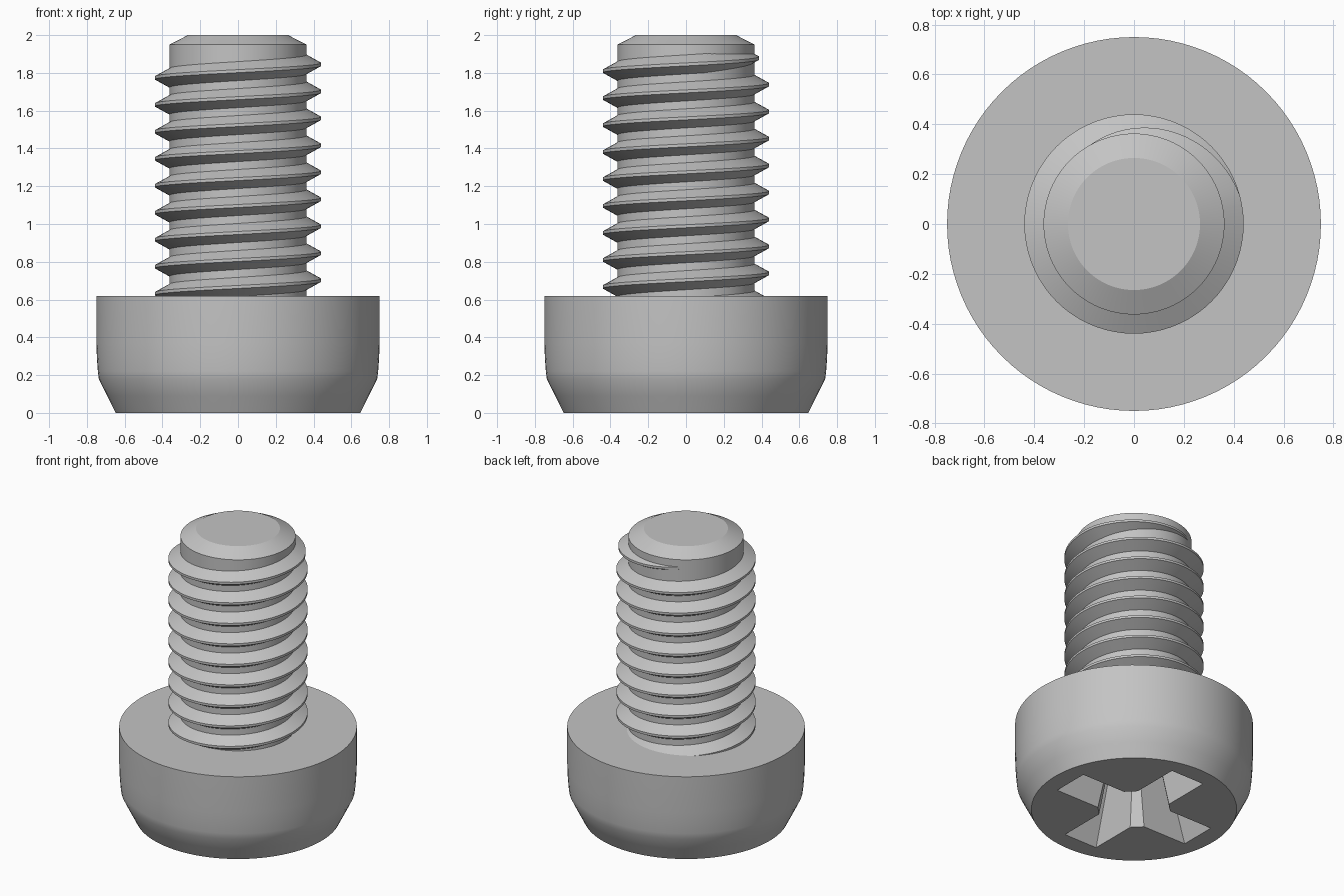
import bpy, bmesh
from math import sin, cos, pi, radians

cube = bpy.data.objects.get("Cube")
if cube:
    bpy.data.objects.remove(cube)

steel = bpy.data.materials.new("grey_steel")
steel.use_nodes = True
grey = (0.55, 0.55, 0.55, 1)
steel.diffuse_color = grey
steel.node_tree.nodes["Principled BSDF"].inputs["Base Color"].default_value = grey


def loft(name, rings, smooth=True):
    """Skin a list of equal closed rings and cap both ends."""
    bm = bmesh.new()
    loops = [[bm.verts.new(p) for p in ring] for ring in rings]
    n = len(loops[0])
    for a, b in zip(loops, loops[1:]):
        for i in range(n):
            j = (i + 1) % n
            bm.faces.new((a[i], a[j], b[j], b[i]))
    bm.faces.new(loops[0])
    bm.faces.new(loops[-1])
    bmesh.ops.recalc_face_normals(bm, faces=bm.faces)
    mesh = bpy.data.meshes.new(name)
    bm.to_mesh(mesh)
    bm.free()
    mesh.materials.append(steel)
    obj = bpy.data.objects.new(name, mesh)
    bpy.context.collection.objects.link(obj)
    if smooth:
        shade(obj)
    return obj


def shade(obj):
    bpy.ops.object.select_all(action='DESELECT')
    obj.select_set(True)
    bpy.context.view_layer.objects.active = obj
    bpy.ops.object.shade_smooth_by_angle(angle=radians(27))


def lathe(name, profile, sides=96, smooth=True):
    return loft(name, [[(r * cos(2 * pi * i / sides), r * sin(2 * pi * i / sides), z)
                        for i in range(sides)] for r, z in profile], smooth)


# Head: slightly domed side narrowing to the drive face
head = lathe("head", [(0.648, 0), (0.693, 0.09), (0.737, 0.18), (0.742, 0.22),
                      (0.747, 0.29), (0.75, 0.37), (0.75, 0.62)], smooth=False)


# Cross drive recess: tapered cross with chamfered inner corners
def cross(reach, half_width, inner, z):
    arm = [(inner, -half_width), (reach, -half_width),
           (reach, half_width), (inner, half_width)]
    ring = []
    for k in range(4):
        c, s = round(cos(k * pi / 2)), round(sin(k * pi / 2))
        ring += [(c * x - s * y, s * x + c * y, z) for x, y in arm]
    return ring


cutter = loft("recess_cutter", [cross(0.545, 0.133, 0.199, -0.05),
                                cross(0.525, 0.128, 0.19, 0),
                                cross(0.36, 0.09, 0.12, 0.4)], smooth=False)
cutter.hide_render = True
cut = head.modifiers.new("drive_recess", 'BOOLEAN')
cut.operation = 'DIFFERENCE'
cut.solver = 'EXACT'
cut.object = cutter
bpy.context.view_layer.objects.active = head
head.select_set(True)
bpy.ops.object.modifier_apply(modifier=cut.name)
bpy.data.objects.remove(cutter)
shade(head)

# Shank: plain core with a chamfered tip
lathe("shank", [(0.363, 0.5), (0.363, 1.95), (0.265, 2.0)])

# Thread: right-handed ridge that sinks into the core at its upper end
PITCH, STEPS = 0.1428, 72
section = [(0.335, -0.066), (0.44, -0.008), (0.44, 0.008), (0.335, 0.066)]
first, last = -9 * STEPS, round(STEPS * 132 / 360)
fade_start = STEPS * 15 / 360
rings = []
for i in range(first, last + 1):
    turn = i / STEPS
    sink = 0.085 * max(0, (i - fade_start) / (last - fade_start))
    z0 = 1.845 + PITCH * turn
    rings.append([((r - sink) * cos(2 * pi * turn), (r - sink) * sin(2 * pi * turn), z0 + dz)
                  for r, dz in section])
loft("thread", rings)
